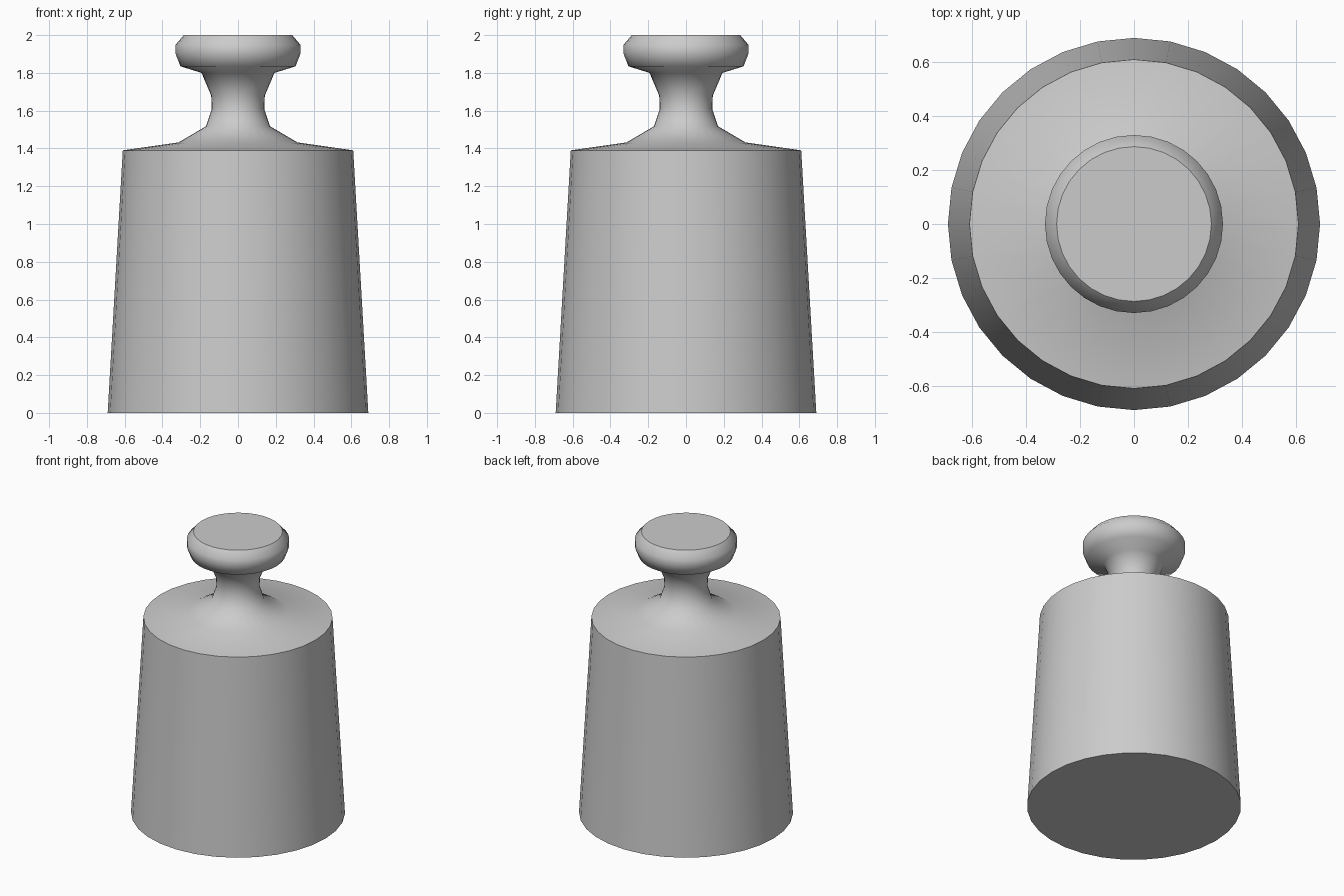
import bpy, bmesh
from math import cos, sin, tau

if "Cube" in bpy.data.objects:
    bpy.data.objects.remove(bpy.data.objects["Cube"])

SIDES = 32

# Profile as (radius, height), from base to the top of the knob
profile = [(0.69, 0), (0.61, 1.39), (0.315, 1.432), (0.17, 1.517),
           (0.139, 1.61), (0.142, 1.68), (0.193, 1.80), (0.305, 1.835),
           (0.33, 1.90), (0.33, 1.95), (0.287, 2.0)]
sharp_rings = (0, 1, len(profile) - 1)

# Body, neck and knob as one turned surface
bm = bmesh.new()
rings = [[bm.verts.new((r * cos(tau * i / SIDES), r * sin(tau * i / SIDES), z))
          for i in range(SIDES)] for r, z in profile]
for low, high in zip(rings, rings[1:]):
    for i in range(SIDES):
        j = (i + 1) % SIDES
        bm.faces.new((low[i], low[j], high[j], high[i])).smooth = True

# Flat base and knob top
bm.faces.new(rings[0][::-1])
bm.faces.new(rings[-1])

# Crisp rims
for k in sharp_rings:
    for i in range(SIDES):
        bm.edges.get((rings[k][i], rings[k][(i + 1) % SIDES])).smooth = False

mesh = bpy.data.meshes.new("knobbed_weight")
bm.to_mesh(mesh)
bm.free()
bpy.context.collection.objects.link(bpy.data.objects.new("knobbed_weight", mesh))
